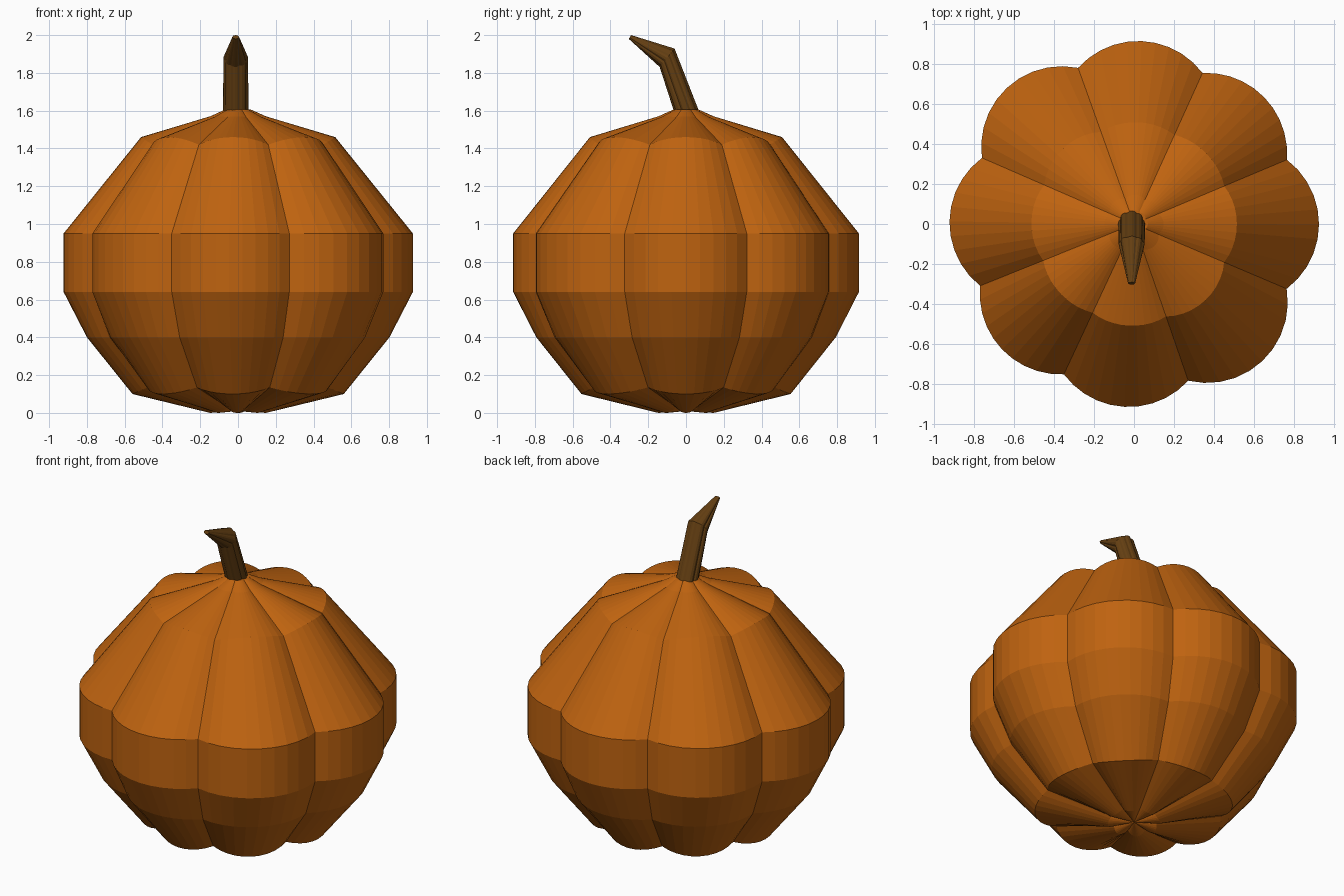
import bpy, bmesh, math
from mathutils import Vector

if "Cube" in bpy.data.objects:
    bpy.data.objects.remove(bpy.data.objects["Cube"])

GROOVES = [22.8, 65.6, 109.7, 156.5, 201.9, 245.0, 289.1, 337.0]  # groove angles
GROOVE_R, LOBE_R = 0.83, 0.404


def material(name, rgb):
    m = bpy.data.materials.new(name)
    m.diffuse_color = (*rgb, 1)
    m.use_nodes = True
    m.node_tree.nodes["Principled BSDF"].inputs["Base Color"].default_value = m.diffuse_color
    return m


def lobed_outline(steps):
    """Circular lobes meeting in sharp grooves: list of (point, groove weight)."""
    pts = []
    for i, a in enumerate(GROOVES):
        b = GROOVES[(i + 1) % len(GROOVES)]
        p, q = (Vector((math.cos(math.radians(t)), math.sin(math.radians(t)))) * GROOVE_R
                for t in (a, b))
        mid, half = (p + q) / 2, (q - p).length / 2
        centre = mid - mid.normalized() * math.sqrt(LOBE_R ** 2 - half ** 2)
        spread, facing = math.asin(half / LOBE_R), math.atan2(mid.y, mid.x)
        for k in range(steps):
            u = 2 * k / steps - 1
            t = facing + u * spread
            pts.append((centre + LOBE_R * Vector((math.cos(t), math.sin(t))), u * u))
    return pts


def skin(name, rings, mat):
    """Join rings of points with quads and close both ends."""
    bm = bmesh.new()
    loops = [[bm.verts.new(p) for p in ring] for ring in rings]
    n = len(loops[0])
    for lo, hi in zip(loops, loops[1:]):
        for i in range(n):
            j = (i + 1) % n
            bm.faces.new((lo[i], lo[j], hi[j], hi[i]))
    for loop in (loops[0], loops[-1]):
        c = bm.verts.new(sum((v.co for v in loop), Vector()) / n)
        for i in range(n):
            bm.faces.new((loop[i], loop[(i + 1) % n], c))
    bmesh.ops.recalc_face_normals(bm, faces=bm.faces)
    me = bpy.data.meshes.new(name)
    bm.to_mesh(me)
    bm.free()
    me.materials.append(mat)
    ob = bpy.data.objects.new(name, me)
    bpy.context.collection.objects.link(ob)
    return ob


orange = material("pumpkin orange", (0.52, 0.125, 0.005))
brown = material("stem brown", (0.13, 0.05, 0.006))

# Pumpkin body: lobe scale, lobe height, groove scale, groove height
LEVELS = [
    (0.16, 0.00, 0.16, 0.03),
    (0.605, 0.10, 0.62, 0.135),
    (0.866, 0.40, 0.88, 0.40),
    (1.0, 0.64, 1.0, 0.64),
    (1.0, 0.95, 1.0, 0.95),
    (0.556, 1.46, 0.59, 1.42),
    (0.16, 1.57, 0.16, 1.565),
    (0.075, 1.605, 0.075, 1.605),
]
outline = lobed_outline(10)
skin("pumpkin_body",
     [[(p.x * (s + (sg - s) * g), p.y * (s + (sg - s) * g), z + (zg - z) * g)
       for p, g in outline] for s, z, sg, zg in LEVELS], orange)

# Bent, fluted stem: centre y, centre z, half width, half depth, ring tilt
STEM = [
    (0.005, 1.59, 0.068, 0.068, 0.0),
    (-0.10, 1.88, 0.066, 0.064, math.radians(51)),
    (-0.297, 1.99, 0.018, 0.012, math.radians(60)),
]
flutes = lobed_outline(4)
skin("stem",
     [[(-0.012 + p.x / 0.935 * w,
        cy + p.y / 0.935 * d * math.cos(t),
        cz + p.y / 0.935 * d * math.sin(t)) for p, g in flutes]
      for cy, cz, w, d, t in STEM], brown)
